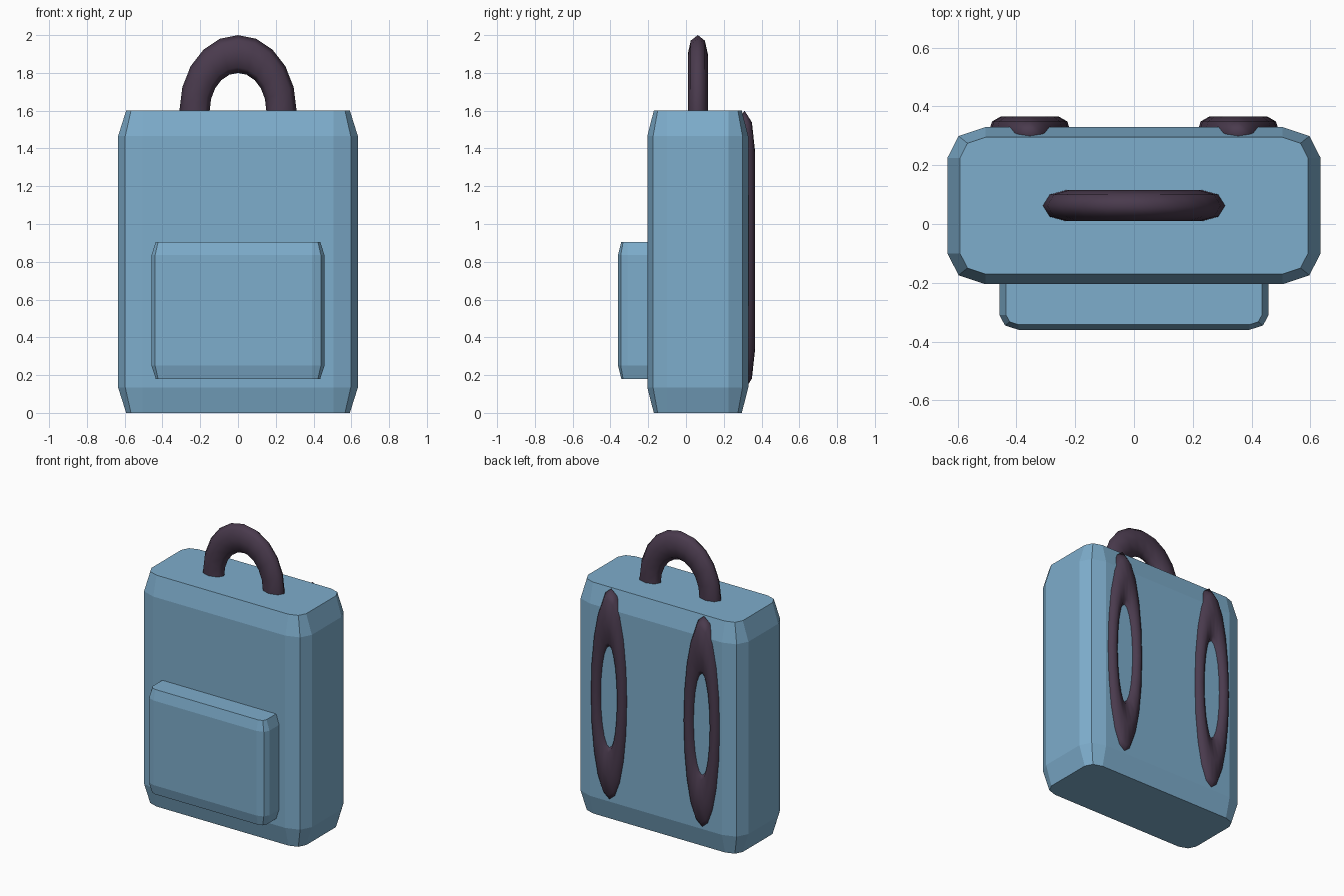
import bpy, bmesh, math
from mathutils import Matrix

if "Cube" in bpy.data.objects:
    bpy.data.objects.remove(bpy.data.objects["Cube"])


def material(name, rgb):
    m = bpy.data.materials.new(name)
    m.diffuse_color = (*rgb, 1.0)
    m.use_nodes = True
    m.node_tree.nodes["Principled BSDF"].inputs["Base Color"].default_value = m.diffuse_color
    return m


BLUE = material("light blue fabric", (0.207, 0.418, 0.604))
DARK = material("dark plum webbing", (0.068, 0.043, 0.075))


def finish(bm, name, mat):
    bmesh.ops.recalc_face_normals(bm, faces=bm.faces)
    me = bpy.data.meshes.new(name)
    bm.to_mesh(me)
    bm.free()
    me.materials.append(mat)
    ob = bpy.data.objects.new(name, me)
    bpy.context.collection.objects.link(ob)
    return ob


def soft_box(name, x_half, y_min, y_max, z_min, z_max, rx, ry, rz, inset, mat):
    """Box with two-step rounded upright corners and chamfered ends."""
    bm = bmesh.new()
    cy, hy = (y_min + y_max) / 2, (y_max - y_min) / 2
    rings = []
    for z, k in ((z_min, inset), (z_min + rz, 1), (z_max - rz, 1), (z_max, inset)):
        ring = []
        for q, (sx, sy) in enumerate(((1, 1), (-1, 1), (-1, -1), (1, -1))):
            for s in range(3):
                a = math.radians(90 * q + 45 * s)
                ring.append(bm.verts.new((sx * (x_half - rx) + rx * k * math.cos(a),
                                          cy + sy * (hy - ry) + ry * k * math.sin(a), z)))
        rings.append(ring)
    n = len(rings[0])
    for a, b in zip(rings, rings[1:]):
        for i in range(n):
            j = (i + 1) % n
            bm.faces.new((a[i], a[j], b[j], b[i]))
    bm.faces.new(rings[0])
    bm.faces.new(rings[-1])
    return finish(bm, name, mat)


def loop(name, centre, major, minor, mat, nu=20, nv=8):
    """Stretched ring in the xz plane; minor gives the tube radii in x, y, z."""
    bm = bmesh.new()
    grid = []
    for i in range(nu):
        a = 2 * math.pi * i / nu
        row = []
        for j in range(nv):
            b = 2 * math.pi * j / nv
            row.append(bm.verts.new((
                centre[0] + math.cos(a) * (major[0] + minor[0] * math.cos(b)),
                centre[1] + minor[1] * math.sin(b),
                centre[2] + math.sin(a) * (major[1] + minor[2] * math.cos(b)))))
        grid.append(row)
    for i in range(nu):
        for j in range(nv):
            p, q = grid[i], grid[(i + 1) % nu]
            f = bm.faces.new((p[j], q[j], q[(j + 1) % nv], p[(j + 1) % nv]))
            f.smooth = True
    return finish(bm, name, mat)


# main bag and front pocket
soft_box("bag_body", 0.635, -0.205, 0.33, 0.0, 1.6, 0.13, 0.105, 0.135, 0.67, BLUE)
soft_box("front_pocket", 0.458, -0.36, -0.06, 0.18, 0.905, 0.065, 0.05, 0.07, 0.65, BLUE)

# carry handle on top
loop("top_handle", (0, 0.0625, 1.6), (0.23, 0.30), (0.08, 0.053, 0.10), DARK)

# shoulder straps on the back
for side, x in (("left", -0.355), ("right", 0.355)):
    loop(side + "_strap", (x, 0.31, 0.86), (0.10, 0.53), (0.04, 0.055, 0.21), DARK)
